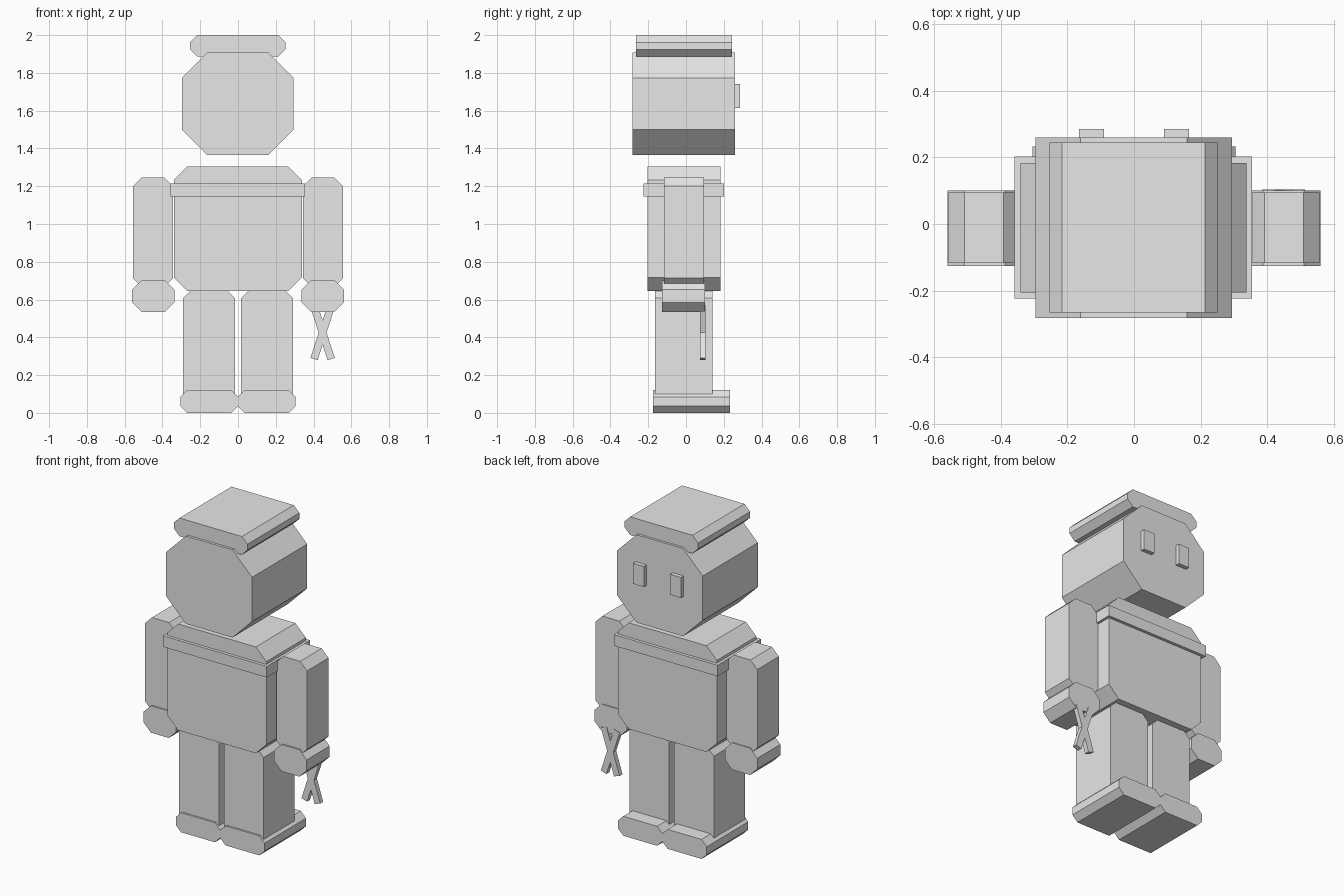
import bpy
import bmesh
import math
from mathutils import Matrix

cube = bpy.data.objects.get("Cube")
if cube:
    bpy.data.objects.remove(cube, do_unlink=True)

grey = bpy.data.materials.new("light_grey")
grey.use_nodes = True
grey.diffuse_color = (0.8, 0.8, 0.8, 1)
grey.node_tree.nodes["Principled BSDF"].inputs["Base Color"].default_value = (0.8, 0.8, 0.8, 1)


def block(name, x, y, z, cut=0.0, tilt=0.0):
    """Box spanning x, y, z ranges; its four front-to-back edges are cut at 45 degrees.
    Tilt turns it in the front plane about its own centre."""
    (x0, x1), (y0, y1), (z0, z1) = x, y, z
    if cut:
        profile = [(x0 + cut, z0), (x1 - cut, z0), (x1, z0 + cut), (x1, z1 - cut),
                   (x1 - cut, z1), (x0 + cut, z1), (x0, z1 - cut), (x0, z0 + cut)]
    else:
        profile = [(x0, z0), (x1, z0), (x1, z1), (x0, z1)]
    cx, cy, cz = (x0 + x1) / 2, (y0 + y1) / 2, (z0 + z1) / 2
    bm = bmesh.new()
    face = bm.faces.new([bm.verts.new((px - cx, y0 - cy, pz - cz)) for px, pz in profile])
    side = bmesh.ops.extrude_face_region(bm, geom=[face])["geom"]
    moved = [v for v in side if isinstance(v, bmesh.types.BMVert)]
    bmesh.ops.translate(bm, verts=moved, vec=(0, y1 - y0, 0))
    bmesh.ops.transform(bm, matrix=Matrix.Rotation(tilt, 4, "Y"), verts=bm.verts)
    bmesh.ops.recalc_face_normals(bm, faces=bm.faces)
    mesh = bpy.data.meshes.new(name)
    bm.to_mesh(mesh)
    bm.free()
    mesh.materials.append(grey)
    obj = bpy.data.objects.new(name, mesh)
    obj.location = (cx, cy, cz)
    bpy.context.collection.objects.link(obj)
    return obj


def pair(name, x, y, z, cut=0.0):
    """The same block on both sides of the body."""
    block("left_" + name, x, y, z, cut)
    block("right_" + name, (-x[1], -x[0]), y, z, cut)


# Head, cap and eyes
block("head", (-0.296, 0.294), (-0.282, 0.259), (1.364, 1.909), 0.135)
block("cap", (-0.254, 0.251), (-0.266, 0.244), (1.887, 2.0), 0.038)
pair("eye", (0.09, 0.165), (0.24, 0.285), (1.613, 1.74))

# Torso and chest band
block("torso", (-0.34, 0.338), (-0.205, 0.183), (0.645, 1.305), 0.072)
block("chest_band", (-0.358, 0.354), (-0.224, 0.202), (1.146, 1.215))

# Arms and hands
pair("arm", (0.345, 0.556), (-0.117, 0.094), (0.666, 1.247), 0.047)
pair("hand", (0.337, 0.56), (-0.126, 0.1), (0.535, 0.702), 0.05)

# Legs and shoes
pair("leg", (0.017, 0.29), (-0.163, 0.141), (0.05, 0.645), 0.036)
pair("shoe", (0.0, 0.305), (-0.175, 0.232), (0.0, 0.121), 0.036)

# Crossed blades held in the left hand
for name, sign in (("first_blade", 1), ("second_blade", -1)):
    block(name, (0.428, 0.468), (0.075, 0.104), (0.278, 0.572), tilt=sign * math.radians(18))
